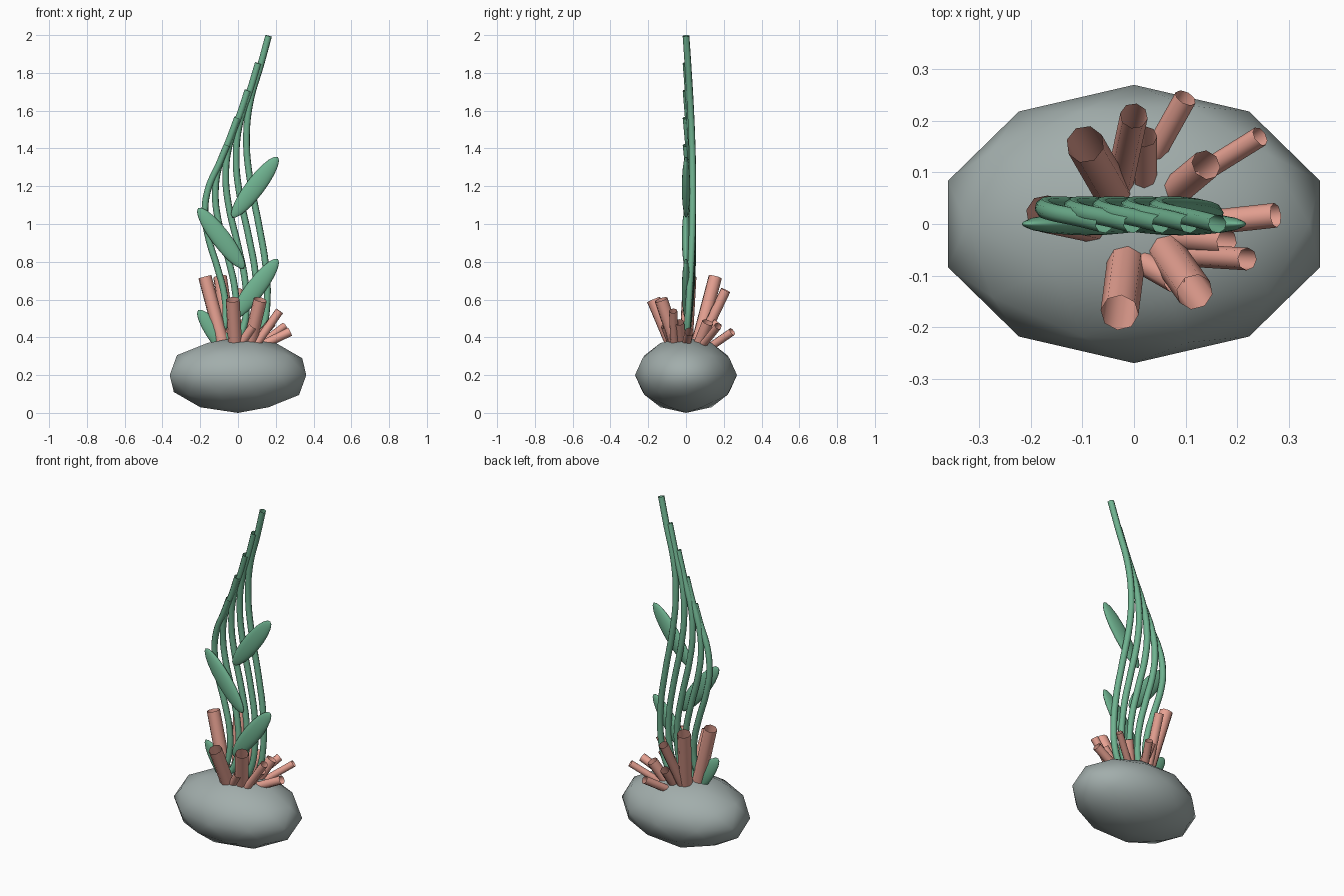
import bpy
import math

if "Cube" in bpy.data.objects:
    bpy.data.objects.remove(bpy.data.objects["Cube"])


def material(name, color):
    m = bpy.data.materials.new(name)
    m.diffuse_color = color
    m.use_nodes = True
    m.node_tree.nodes["Principled BSDF"].inputs["Base Color"].default_value = m.diffuse_color
    return m


GREEN = material("kelp_green", (0.16, 0.45, 0.28, 1))
CORAL = material("coral_pink", (0.80, 0.36, 0.29, 1))
STONE = material("stone_grey", (0.36, 0.42, 0.41, 1))


def smooth(obj):
    for p in obj.data.polygons:
        p.use_smooth = True


def tube(name, points, radius, mat, kind='BEZIER'):
    """Eight-sided round tube that passes through the given points."""
    cu = bpy.data.curves.new(name, 'CURVE')
    cu.dimensions = '3D'
    cu.bevel_depth = radius
    cu.bevel_resolution = 2
    cu.resolution_u = 5
    sp = cu.splines.new(kind)
    if kind == 'BEZIER':
        sp.bezier_points.add(len(points) - 1)
        for bp, co in zip(sp.bezier_points, points):
            bp.co = co
            bp.handle_left_type = bp.handle_right_type = 'AUTO'
    else:
        sp.points.add(len(points) - 1)
        for p, co in zip(sp.points, points):
            p.co = (*co, 1)
    sp.use_smooth = True
    cu.materials.append(mat)
    obj = bpy.data.objects.new(name, cu)
    bpy.context.collection.objects.link(obj)
    return obj


# Rock base: squashed low-poly icosphere
bpy.ops.mesh.primitive_ico_sphere_add(subdivisions=2, radius=1, location=(0, 0, 0.2))
rock = bpy.context.object
rock.name = "rock"
rock.scale = (0.38, 0.27, 0.2)
rock.data.materials.append(STONE)
smooth(rock)

# Kelp stems: one swaying path, shifted and stretched (t along height, x sway)
SWAY = [(0, -0.02), (0.06, 0.025), (0.15, 0.045), (0.26, 0.036), (0.38, 0.003),
        (0.55, -0.05), (0.66, -0.065), (0.78, -0.048), (0.91, 0.012), (1, 0.052)]
for i in range(5):
    cx = -0.11 + 0.055 * i
    top = 1.418 + 0.1445 * i
    path = [(cx + dx, 0.036 * math.sin(math.pi * t), 0.36 + (top - 0.36) * t)
            for t, dx in SWAY]
    tube(f"kelp_stem_{i + 1}", path, 0.018, GREEN)

# Kelp leaves: flattened ellipsoids on alternating sides
for i in range(4):
    side = -1 if i % 2 == 0 else 1
    bpy.ops.mesh.primitive_uv_sphere_add(segments=16, ring_count=10, radius=1,
                                         location=(0.09 * side, 0, 0.385 + 0.27 * i),
                                         rotation=(0, 0.65 * side, 0))
    leaf = bpy.context.object
    leaf.name = f"kelp_leaf_{i + 1}"
    leaf.scale = (0.05, 0.022, 0.2)
    leaf.data.materials.append(GREEN)
    smooth(leaf)

# Coral branches: base x, base y, tip x, tip y, tip z, radius
BRANCHES = [
    (-0.08, 0.00, -0.175, 0.02, 0.72, 0.036),
    (-0.04, 0.06, -0.095, 0.155, 0.72, 0.037),
    (-0.03, 0.07, 0.00, 0.21, 0.65, 0.027),
    (0.03, 0.12, 0.10, 0.245, 0.43, 0.022),
    (0.02, 0.08, 0.02, 0.17, 0.48, 0.025),
    (0.10, 0.08, 0.245, 0.17, 0.46, 0.020),
    (0.08, 0.065, 0.14, 0.115, 0.48, 0.030),
    (0.12, 0.00, 0.275, 0.017, 0.43, 0.024),
    (0.08, -0.025, 0.18, -0.035, 0.48, 0.025),
    (0.09, -0.06, 0.22, -0.068, 0.54, 0.022),
    (0.06, -0.05, 0.118, -0.132, 0.60, 0.036),
    (0.01, -0.07, 0.08, -0.11, 0.46, 0.024),
    (-0.015, -0.07, -0.028, -0.172, 0.60, 0.037),
]
for i, (bx, by, tx, ty, tz, r) in enumerate(BRANCHES):
    bz = 0.165 + 0.2 * math.sqrt(1 - (bx / 0.38) ** 2 - (by / 0.27) ** 2)
    tube(f"coral_branch_{i + 1}", [(bx, by, bz), (tx, ty, tz)], r, CORAL, 'POLY')
